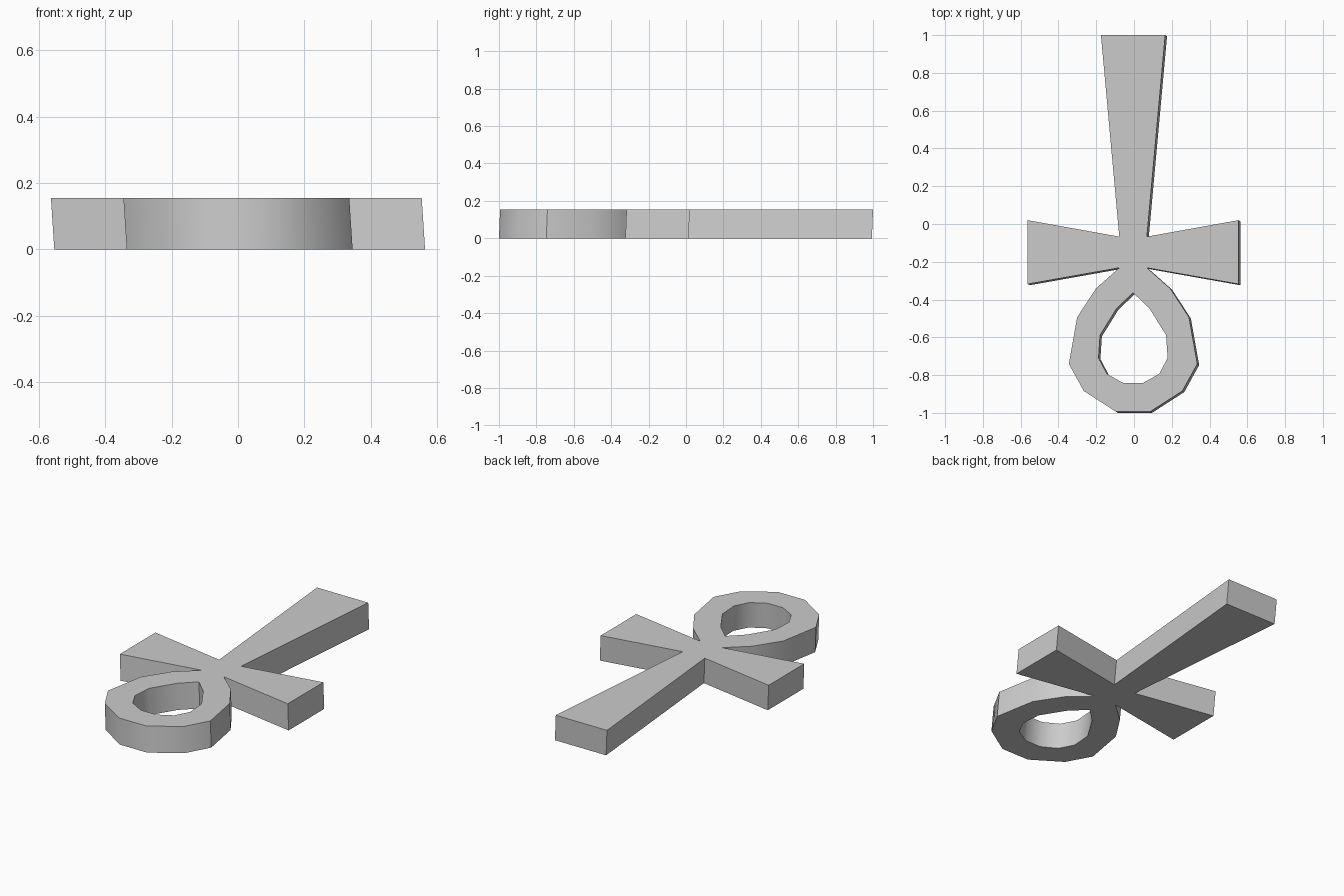
import bpy
import bmesh
import math
from mathutils import Matrix, Vector

if "Cube" in bpy.data.objects:
    bpy.data.objects.remove(bpy.data.objects["Cube"], do_unlink=True)

HEIGHT = 0.155

# Right half of the outline: flared stem, flared arm, then the loop
outer_half = [(0.17, 0.997), (0.073, -0.07), (0.558, 0.017), (0.558, -0.321),
              (0.073, -0.235), (0.197, -0.345), (0.296, -0.497),
              (0.34, -0.744), (0.261, -0.887), (0.09, -0.997)]
# Right half of the teardrop hole, starting at its point
hole_half = [(0, -0.367), (0.087, -0.45), (0.175, -0.592), (0.183, -0.712),
             (0.138, -0.797), (0.05, -0.846)]


def mirrored(half):
    """Close a half outline by mirroring it across x = 0."""
    return half + [(-x, y) for x, y in reversed(half) if x > 0]


def add_loop(bm, points):
    verts = [bm.verts.new((x, y, 0)) for x, y in points]
    return [bm.edges.new((v, verts[i - 1])) for i, v in enumerate(verts)]


# Flat plate with a hole, extruded straight up
bm = bmesh.new()
edges = add_loop(bm, mirrored(outer_half)) + add_loop(bm, mirrored(hole_half))
bmesh.ops.triangle_fill(bm, edges=edges, use_beauty=True, normal=(0, 0, 1))
extruded = bmesh.ops.extrude_face_region(bm, geom=bm.faces[:], use_keep_orig=True)
top = [g for g in extruded["geom"] if isinstance(g, bmesh.types.BMVert)]
bmesh.ops.translate(bm, verts=top, vec=(0, 0, HEIGHT))

# Slight lean of the whole body
lean = Matrix.Identity(4)
lean[0][2], lean[1][2] = -0.065, 0.04
bmesh.ops.transform(bm, matrix=lean, verts=bm.verts)
bmesh.ops.translate(bm, verts=bm.verts, vec=Vector((0.065, -0.04, 0)) * HEIGHT / 2)
bmesh.ops.recalc_face_normals(bm, faces=bm.faces)

mesh = bpy.data.meshes.new("looped_cross")
bm.to_mesh(mesh)
bm.free()
cross = bpy.data.objects.new("looped_cross", mesh)
bpy.context.collection.objects.link(cross)

# Plain grey material
grey = bpy.data.materials.new("plain_grey")
grey.use_nodes = True
colour = (0.6, 0.6, 0.6, 1)
grey.diffuse_color = colour
grey.node_tree.nodes["Principled BSDF"].inputs["Base Color"].default_value = colour
mesh.materials.append(grey)

# Soft shading round the loop, sharp corners elsewhere
bpy.ops.object.select_all(action="DESELECT")
cross.select_set(True)
bpy.context.view_layer.objects.active = cross
bpy.ops.object.shade_smooth_by_angle(angle=math.radians(35))
